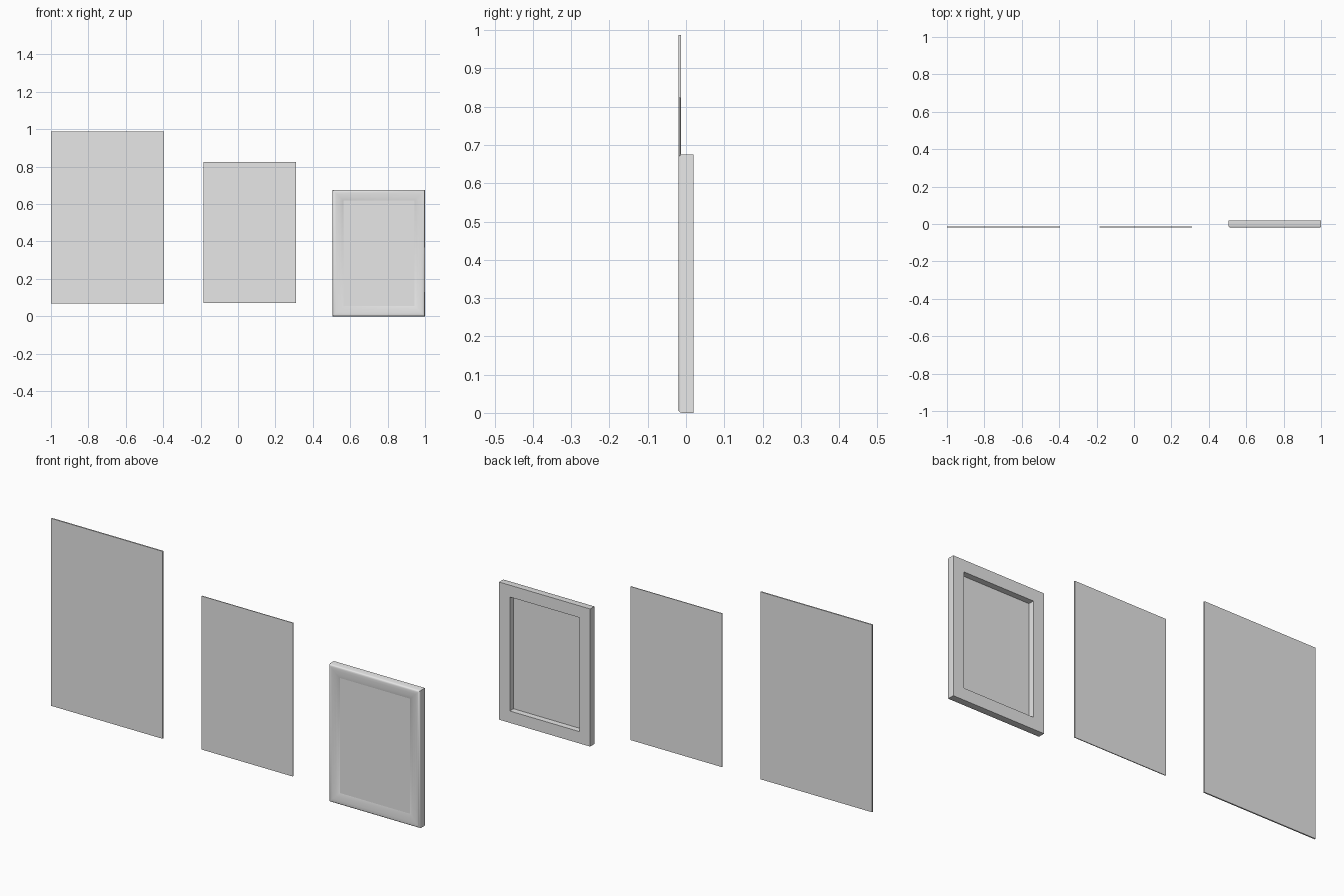
import bpy
import bmesh
from math import radians

cube = bpy.data.objects.get("Cube")
if cube:
    bpy.data.objects.remove(cube, do_unlink=True)

grey = bpy.data.materials.new("light_grey")
grey.use_nodes = True
grey.diffuse_color = (0.8, 0.8, 0.8, 1)
grey.node_tree.nodes["Principled BSDF"].inputs["Base Color"].default_value = (0.8, 0.8, 0.8, 1)


def finish(name, bm):
    """Turn a bmesh into a named grey object."""
    bmesh.ops.recalc_face_normals(bm, faces=bm.faces)
    mesh = bpy.data.meshes.new(name)
    bm.to_mesh(mesh)
    bm.free()
    mesh.materials.append(grey)
    obj = bpy.data.objects.new(name, mesh)
    bpy.context.collection.objects.link(obj)
    return obj


def sheet(name, x0, x1, y0, y1, z0, z1):
    """Thin flat box given by its bounds."""
    bm = bmesh.new()
    bmesh.ops.create_cube(bm, size=1)
    for v in bm.verts:
        v.co.x = x1 if v.co.x > 0 else x0
        v.co.y = y1 if v.co.y > 0 else y0
        v.co.z = z1 if v.co.z > 0 else z0
    return finish(name, bm)


# Loose flat sheets
sheet("large_sheet", -1, -0.395, -0.02, -0.0135, 0.068, 0.987)
sheet("medium_sheet", -0.185, 0.31, -0.0185, -0.0145, 0.071, 0.824)

# Frame moulding: (inset from outer edge, depth) swept round four mitred corners
X0, X1, Z0, Z1 = 0.506, 1.0, 0.0, 0.675
profile = [(0, 0.02), (0, -0.011), (0.002, -0.016), (0.005, -0.019), (0.01, -0.02),
           (0.022, -0.0195), (0.036, -0.018), (0.05, -0.015), (0.058, -0.012), (0.058, 0.02)]
bm = bmesh.new()
rings = []
for inset, y in profile:
    corners = [(X0 + inset, Z0 + inset), (X1 - inset, Z0 + inset),
               (X1 - inset, Z1 - inset), (X0 + inset, Z1 - inset)]
    rings.append([bm.verts.new((x, y, z)) for x, z in corners])
for a, b in zip(rings, rings[1:] + rings[:1]):
    for i in range(4):
        j = (i + 1) % 4
        bm.faces.new((a[i], a[j], b[j], b[i]))
frame = finish("frame_moulding", bm)
bpy.ops.object.select_all(action="DESELECT")
frame.select_set(True)
bpy.context.view_layer.objects.active = frame
bpy.ops.object.shade_smooth_by_angle(angle=radians(35))

# Pane held near the front of the frame
sheet("frame_pane", X0 + 0.057, X1 - 0.057, -0.013, -0.009, Z0 + 0.05, Z1 - 0.05)
